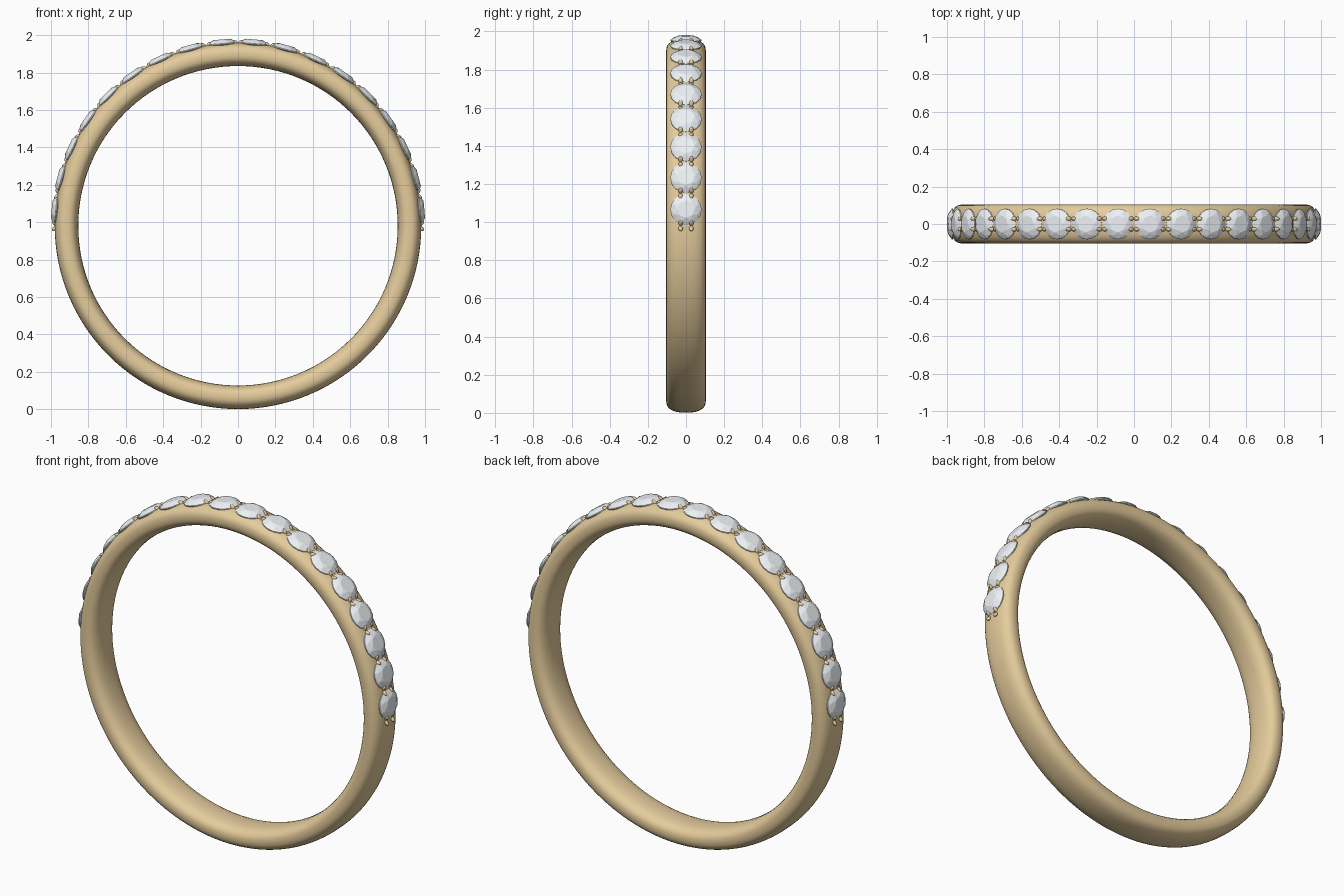
import bpy, bmesh
from math import sin, cos, pi, radians, copysign
from mathutils import Matrix, Vector

if "Cube" in bpy.data.objects:
    bpy.data.objects.remove(bpy.data.objects["Cube"])

CZ = 0.981  # height of ring centre


def material(name, rgb):
    m = bpy.data.materials.new(name)
    m.diffuse_color = (*rgb, 1)
    m.use_nodes = True
    m.node_tree.nodes["Principled BSDF"].inputs["Base Color"].default_value = m.diffuse_color
    return m


gold = material("gold", (0.78, 0.60, 0.33))
crystal = material("crystal", (0.86, 0.89, 0.92))


def make_object(name, bm, mat, smooth):
    bmesh.ops.recalc_face_normals(bm, faces=bm.faces)
    me = bpy.data.meshes.new(name)
    bm.to_mesh(me)
    bm.free()
    me.materials.append(mat)
    for p in me.polygons:
        p.use_smooth = smooth
    ob = bpy.data.objects.new(name, me)
    bpy.context.collection.objects.link(ob)
    return ob


def on_ring(deg):
    """Frame on the ring: local x = tangent, y = width, z = outward radius."""
    return Matrix.Translation((0, 0, CZ)) @ Matrix.Rotation(radians(90 - deg), 4, 'Y')


# Band: rounded, softly squared cross-section swept round the finger hole
def spow(v):
    return copysign(abs(v) ** (2 / 2.5), v)


SEG, PROF = 128, 32
bm = bmesh.new()
rings = []
for i in range(SEG):
    frame = on_ring(360 * i / SEG)
    ring = []
    for j in range(PROF):
        a = 2 * pi * j / PROF
        ring.append(bm.verts.new(frame @ Vector((0, 0.104 * spow(cos(a)), 0.917 + 0.063 * spow(sin(a))))))
    rings.append(ring)
for i in range(SEG):
    a, b = rings[i], rings[(i + 1) % SEG]
    for j in range(PROF):
        k = (j + 1) % PROF
        bm.faces.new((a[j], a[k], b[k], b[j]))
make_object("band", bm, gold, True)

# Brilliant-cut stone: table, crown, girdle and pavilion point
bm = bmesh.new()
for n, r, h, turn in ((8, 0.045, 0.024, 0), (8, 0.066, 0.015, 0.5),
                      (16, 0.082, 0.002, 0), (16, 0.082, -0.003, 0)):
    for i in range(n):
        a = 2 * pi * (i + turn) / n
        bm.verts.new((r * cos(a), r * sin(a), h))
bm.verts.new((0, 0, -0.05))
bmesh.ops.convex_hull(bm, input=bm.verts)
bmesh.ops.dissolve_limit(bm, angle_limit=radians(1), verts=bm.verts, edges=bm.edges)
stone = make_object("stone", bm, crystal, False)

# Eighteen stones over the upper half of the band
for k in range(18):
    ob = stone if k == 0 else stone.copy()
    if k:
        ob.name = f"stone_{k + 1}"
        bpy.context.collection.objects.link(ob)
    ob.matrix_world = on_ring(5 + 10 * k) @ Matrix.Translation((0, 0, 0.976))

# Prongs: four small leaning beads at every gap between stones
bm = bmesh.new()
for k in range(19):
    for side in (-1, 1):
        for lean in (-1, 1):
            m = (on_ring(10 * k) @ Matrix.Translation((lean * 0.013, side * 0.028, 0.978))
                 @ Matrix.Rotation(lean * radians(40), 4, 'Y') @ Matrix.Diagonal((0.011, 0.012, 0.02, 1)))
            bmesh.ops.create_uvsphere(bm, u_segments=12, v_segments=8, radius=1, matrix=m)
make_object("prongs", bm, gold, True)
